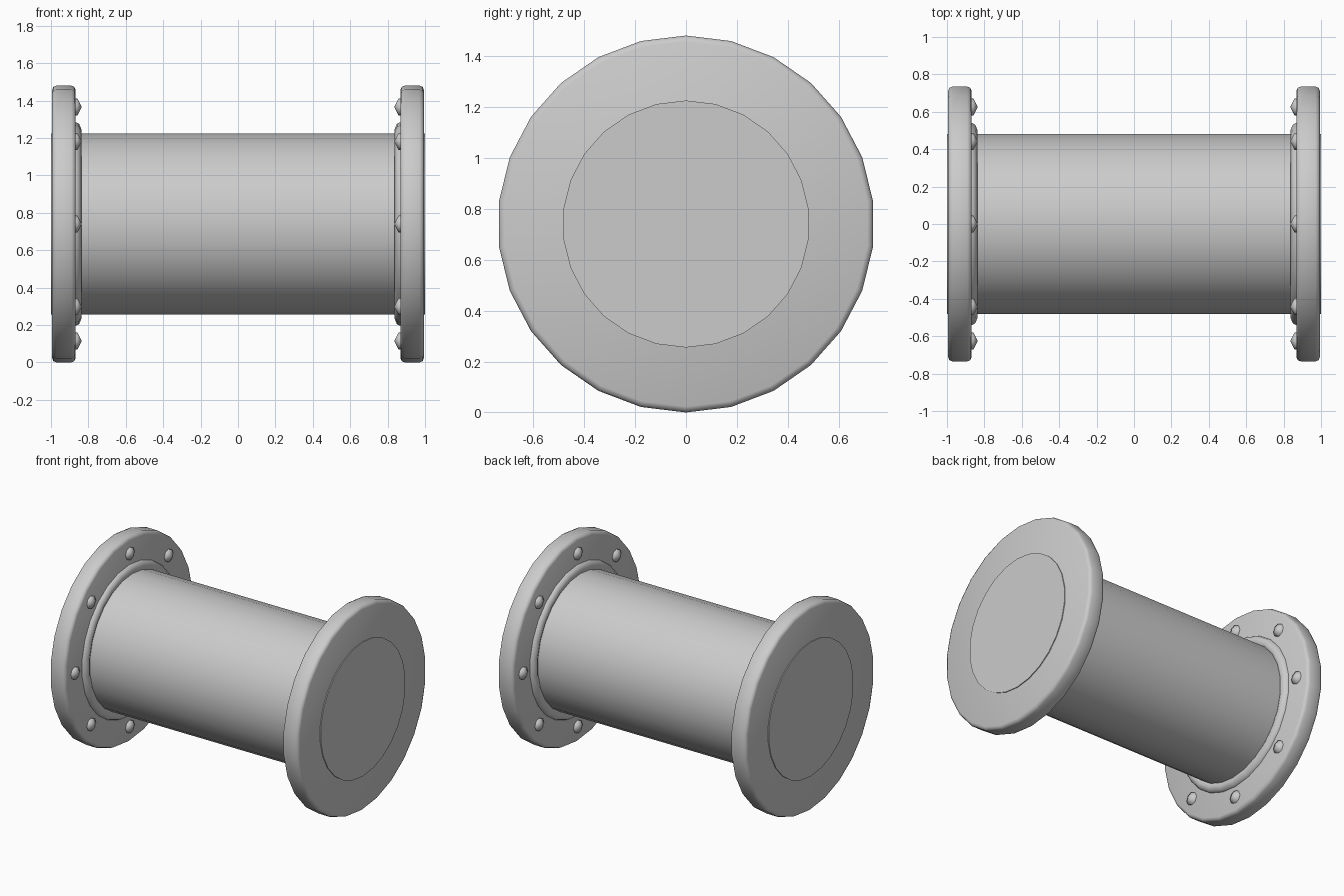
import bpy, bmesh, math

if "Cube" in bpy.data.objects:
    bpy.data.objects.remove(bpy.data.objects["Cube"])

CZ = 0.74      # height of the pipe axis
SIDES = 26


def revolve(name, profile, n=SIDES, loc=(0, 0, CZ), closed=False, angle=50):
    """Spin (x, radius) points around the x axis; a vertex sits at the top."""
    bm = bmesh.new()
    rings = []
    for x, r in profile:
        if r == 0:
            rings.append([bm.verts.new((x, 0, 0))] * n)
        else:
            rings.append([bm.verts.new((x, r * math.sin(2 * math.pi * i / n),
                                        r * math.cos(2 * math.pi * i / n))) for i in range(n)])
    pairs = list(zip(rings, rings[1:]))
    if closed:
        pairs.append((rings[-1], rings[0]))
    for a, b in pairs:
        for i in range(n):
            j = (i + 1) % n
            bm.faces.new(list(dict.fromkeys((a[i], a[j], b[j], b[i]))))
    if not closed:
        for ring in (rings[0], rings[-1]):
            if len(set(ring)) > 1:
                bm.faces.new(ring)
    bmesh.ops.recalc_face_normals(bm, faces=bm.faces)
    me = bpy.data.meshes.new(name)
    bm.to_mesh(me)
    bm.free()
    ob = bpy.data.objects.new(name, me)
    bpy.context.collection.objects.link(ob)
    ob.location = loc
    bpy.ops.object.select_all(action='DESELECT')
    ob.select_set(True)
    bpy.context.view_layer.objects.active = ob
    bpy.ops.object.shade_smooth_by_angle(angle=math.radians(angle))
    return ob


# pipe body, ends just proud of the flanges
revolve("pipe", [(-1, 0.485), (1, 0.485)])

for side, s in (("left", -1), ("right", 1)):
    # flange disc with bevelled rim
    revolve(side + "_flange", [(s * x, r) for x, r in (
        (0.868, 0.717), (0.875, 0.733), (0.891, 0.74),
        (0.971, 0.74), (0.987, 0.733), (0.994, 0.717))])

    # weld bead where the pipe meets the flange
    bead = [(s * 0.88 + 0.043 * math.cos(math.pi * k / 4),
             0.506 + 0.043 * math.sin(math.pi * k / 4)) for k in range(8)]
    revolve(side + "_weld_bead", bead, closed=True, angle=60)

    # eight bolt heads
    for k in range(8):
        a = k * math.pi / 4
        revolve(f"{side}_bolt_{k + 1}",
                [(-0.047, 0), (-0.024, 0.045), (0.024, 0.045), (0.047, 0)], n=8,
                loc=(s * 0.882, 0.625 * math.sin(a), CZ + 0.625 * math.cos(a)), angle=70)
